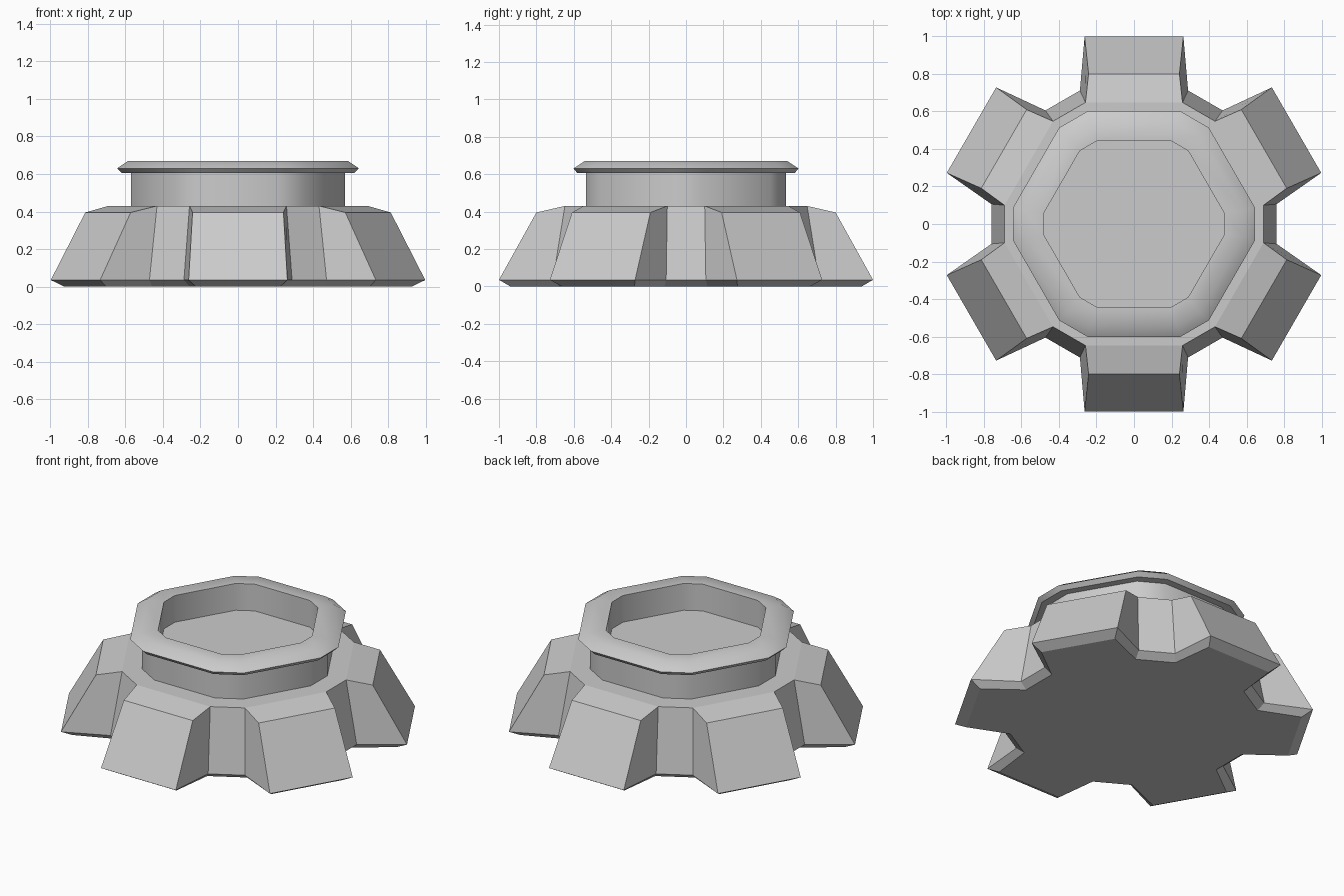
import bpy, bmesh
from math import cos, sin, pi, sqrt

if "Cube" in bpy.data.objects:
    bpy.data.objects.remove(bpy.data.objects["Cube"])


def turn(x, y, z, a):
    return (x * cos(a) - y * sin(a), x * sin(a) + y * cos(a), z)


def finish(bm, name, smooth=False):
    bmesh.ops.recalc_face_normals(bm, faces=bm.faces)
    mesh = bpy.data.meshes.new(name)
    bm.to_mesh(mesh)
    bm.free()
    ob = bpy.data.objects.new(name, mesh)
    bpy.context.collection.objects.link(ob)
    if smooth:
        bpy.context.view_layer.objects.active = ob
        ob.select_set(True)
        bpy.ops.object.shade_smooth_by_angle(angle=pi / 5)
        ob.select_set(False)
    return ob


def loft(bm, rings):
    """Bridge consecutive point rings; returns the vertex loops."""
    loops = [[bm.verts.new(p) for p in r] for r in rings]
    for a, b in zip(loops, loops[1:]):
        for i in range(len(a)):
            j = (i + 1) % len(a)
            bm.faces.new((a[i], a[j], b[j], b[i]))
    return loops


# Star outline: per lug two valley points and two lug corners
def star(lug_r, lug_w, lug_z, val_r, val_w, val_z):
    pts = []
    for k in range(6):
        a = pi / 6 + k * pi / 3
        pts.append(turn(val_r, val_w, val_z, a - pi / 6))
        pts.append(turn(lug_r, -lug_w, lug_z, a))
        pts.append(turn(lug_r, lug_w, lug_z, a))
        pts.append(turn(val_r, -val_w, val_z, a + pi / 6))
    return pts


# Lugged base with chamfered foot and sloping lug tops
bm = bmesh.new()
loops = loft(bm, [star(0.94, 0.225, 0, 0.715, 0.115, 0),
                  star(1.0, 0.263, 0.035, 0.76, 0.106, 0.035),
                  star(0.80, 0.242, 0.395, 0.69, 0.1, 0.43)])
bm.faces.new(loops[0])
top = loops[-1]
for k in range(6):
    bm.faces.new(top[4 * k:4 * k + 4])
bm.faces.new([v for i, v in enumerate(top) if i % 4 in (0, 3)])
finish(bm, "lugged_base")


# Hexagon with cut corners: flat distance a, corner distance c
def cut_hexagon(a, c, z):
    w = (2 * a / sqrt(3) - c) * sqrt(3)
    return [turn(c, s * w, z, k * pi / 3) for k in range(6) for s in (-1, 1)]


# Collar: neck, flared rim and recessed floor
bm = bmesh.new()
profile = [(0.535, 0.57, 0.42), (0.535, 0.57, 0.605), (0.58, 0.62, 0.605),
           (0.602, 0.644, 0.63), (0.542, 0.585, 0.67), (0.445, 0.482, 0.67),
           (0.445, 0.482, 0.50)]
loops = loft(bm, [cut_hexagon(*p) for p in profile])
bm.faces.new(loops[0])
bm.faces.new(loops[-1])
finish(bm, "collar", smooth=True)
